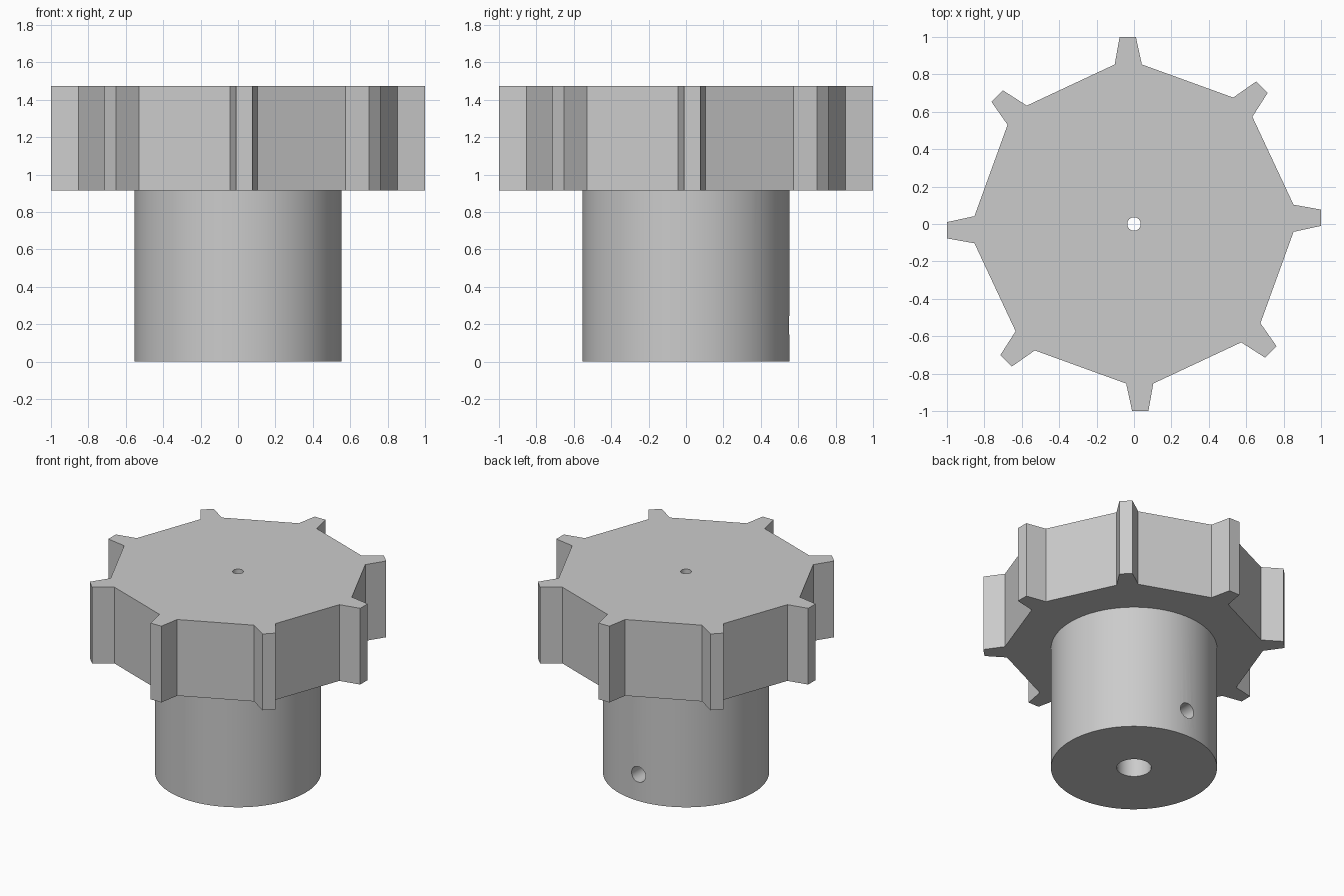
import bpy
import bmesh
from math import pi, radians
from mathutils import Matrix, Vector

if "Cube" in bpy.data.objects:
    bpy.data.objects.remove(bpy.data.objects["Cube"], do_unlink=True)

HUB_R, WHEEL_BOTTOM, WHEEL_TOP = 0.553, 0.915, 1.475

grey = bpy.data.materials.new("plain grey")
grey.use_nodes = True
colour = (0.6, 0.6, 0.6, 1)
grey.diffuse_color = colour
grey.node_tree.nodes["Principled BSDF"].inputs["Base Color"].default_value = colour


def make_object(name, bm):
    bmesh.ops.recalc_face_normals(bm, faces=bm.faces)
    mesh = bpy.data.meshes.new(name)
    bm.to_mesh(mesh)
    bm.free()
    mesh.materials.append(grey)
    obj = bpy.data.objects.new(name, mesh)
    bpy.context.collection.objects.link(obj)
    return obj


def cylinder(name, radius, start, end, segments):
    """Capped cylinder between two points."""
    start, end = Vector(start), Vector(end)
    axis = end - start
    turn = axis.to_track_quat("Z", "Y").to_matrix().to_4x4()
    bm = bmesh.new()
    bmesh.ops.create_cone(bm, cap_ends=True, segments=segments, radius1=radius,
                          radius2=radius, depth=axis.length,
                          matrix=Matrix.Translation((start + end) / 2) @ turn)
    return make_object(name, bm)


def combine(target, other, operation):
    mod = target.modifiers.new(other.name, "BOOLEAN")
    mod.object = other
    mod.operation = operation
    mod.solver = "EXACT"
    bpy.context.view_layer.objects.active = target
    bpy.ops.object.modifier_apply(modifier=mod.name)
    bpy.data.objects.remove(other, do_unlink=True)


# Toothed wheel: one slightly offset tooth repeated eight times
tooth = [(0.853, -0.042), (1, -0.01), (1, 0.077), (0.853, 0.103)]
bm = bmesh.new()
outline = []
for i in range(8):
    spin = Matrix.Rotation(i * pi / 4, 3, "Z")
    outline += [bm.verts.new(spin @ Vector((x, y, WHEEL_BOTTOM))) for x, y in tooth]
base = bm.faces.new(outline)
top = bmesh.ops.extrude_face_region(bm, geom=[base], use_keep_orig=True)
bmesh.ops.translate(bm, vec=(0, 0, WHEEL_TOP - WHEEL_BOTTOM),
                    verts=[v for v in top["geom"] if isinstance(v, bmesh.types.BMVert)])
wheel = make_object("toothed_wheel_with_hub", bm)

# Hub below the wheel
combine(wheel, cylinder("hub", HUB_R, (0, 0, 0), (0, 0, WHEEL_BOTTOM + 0.2), 96), "UNION")

# Shaft bore, narrow top hole and set screw hole at the back
combine(wheel, cylinder("shaft_bore", 0.115, (0, 0, -0.1), (0, 0, WHEEL_BOTTOM), 48), "DIFFERENCE")
combine(wheel, cylinder("top_hole", 0.036, (0, 0, 0.5), (0, 0, 1.6), 32), "DIFFERENCE")
combine(wheel, cylinder("screw_hole", 0.057, (0, 0, 0.195), (0, 0.7, 0.195), 32), "DIFFERENCE")

# Smooth round walls, crisp edges
bpy.ops.object.select_all(action="DESELECT")
wheel.select_set(True)
bpy.context.view_layer.objects.active = wheel
bpy.ops.object.shade_smooth_by_angle(angle=radians(20))
